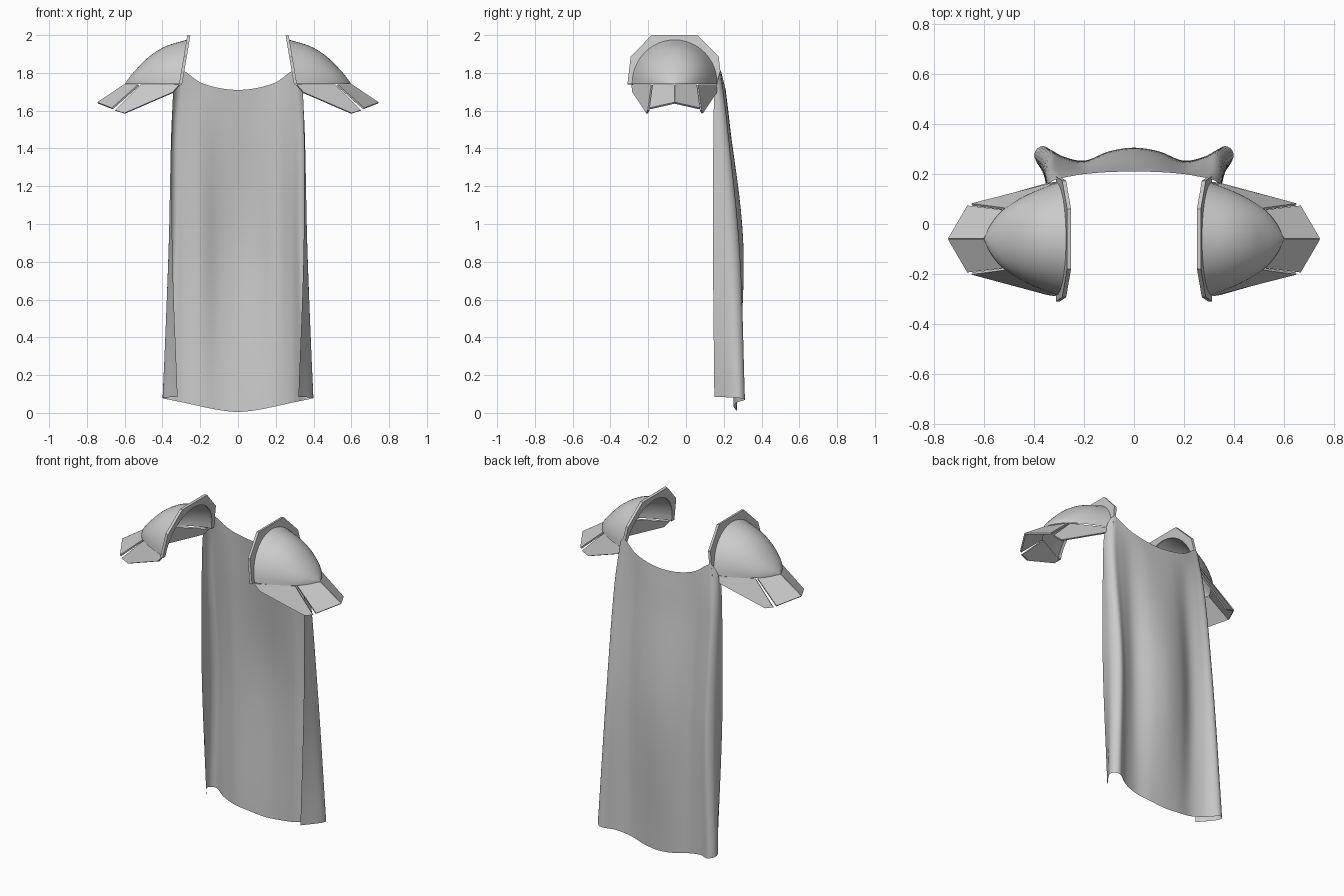
import bpy
import bmesh
import math
from mathutils import Vector

cube = bpy.data.objects.get("Cube")
if cube:
    bpy.data.objects.remove(cube, do_unlink=True)

grey = bpy.data.materials.new("plain grey")
grey.use_nodes = True
GREY = (0.6, 0.6, 0.6, 1)
grey.diffuse_color = GREY
grey.node_tree.nodes["Principled BSDF"].inputs["Base Color"].default_value = GREY

PAULDRON_Y = -0.06   # centre line of both shoulder guards
BASE_Z = 1.74        # lower rim of the domes


def make_object(name, verts, faces, smooth=False, thickness=0):
    mesh = bpy.data.meshes.new(name)
    mesh.from_pydata(verts, [], faces)
    bm = bmesh.new()
    bm.from_mesh(mesh)
    bmesh.ops.remove_doubles(bm, verts=bm.verts, dist=0.0001)
    bmesh.ops.recalc_face_normals(bm, faces=bm.faces)
    bm.to_mesh(mesh)
    bm.free()
    mesh.materials.append(grey)
    obj = bpy.data.objects.new(name, mesh)
    bpy.context.collection.objects.link(obj)
    for poly in mesh.polygons:
        poly.use_smooth = smooth
    if thickness:
        solid = obj.modifiers.new("thickness", "SOLIDIFY")
        solid.thickness = thickness
        solid.offset = 0
    return obj


def grid_faces(rows, cols):
    return [(r * cols + c, r * cols + c + 1, (r + 1) * cols + c + 1, (r + 1) * cols + c)
            for r in range(rows - 1) for c in range(cols - 1)]


def spline(points, steps):
    """Smooth curve through every point."""
    pts = [Vector(p) for p in points]
    pts = [2 * pts[0] - pts[1]] + pts + [2 * pts[-1] - pts[-2]]
    out = []
    for a, b, c, d in zip(pts, pts[1:], pts[2:], pts[3:]):
        for i in range(steps):
            t = i / steps
            out.append(b + (c - a) * t / 2 + (a * 2 - b * 5 + c * 4 - d) * t * t / 2
                       + (b * 3 - a - c * 3 + d) * t ** 3 / 2)
    return out + [pts[-2]]


# Cape: half cross-sections from the centre back to the front edge
neckline = [(0, .21, 1.71), (.1, .208, 1.72), (.2, .2, 1.75), (.27, .188, 1.8),
            (.3, .182, 1.81), (.33, .17, 1.77), (.345, .15, 1.68)]
upper = [(0, .235), (.1, .23), (.2, .212), (.28, .217), (.33, .22), (.352, .19), (.348, .145)]
middle = [(0, .305), (.1, .29), (.2, .25), (.28, .265), (.335, .285), (.368, .24), (.347, .143)]
hem = [(0, .268, .005), (.1, .264, .015), (.2, .252, .035), (.29, .27, .055),
       (.365, .312, .07), (.398, .265, .08), (.32, .15, .085)]
sections = [neckline, [(x, y, 1.5) for x, y in upper],
            [(x, y, 0.85) for x, y in middle], hem]


def both_sides(half):
    return [(-x, y, z) for x, y, z in half[:0:-1]] + half


across = [spline(both_sides(s), 5) for s in sections]
columns = [spline(col, 10) for col in zip(*across)]
make_object("cape", [p for col in columns for p in col],
            grid_faces(len(columns), len(columns[0])), smooth=True)

# Dome rings: base x, top x, half width, height
DOME = [(.305, .272, .228, .235), (.39, .38, .195, .202), (.464, .462, .158, .153),
        (.53, .53, .112, .088), (.575, .575, .056, .036), (.6, .6, 0, 0)]
# Collar outline: offset from the centre line, height
COLLAR = [(-.25, BASE_Z), (-.233, 1.885), (-.12, 2), (.12, 2), (.233, 1.885), (.25, BASE_Z)]
# Hanging plates: x, offset from the centre line, height
MID_PLATE = [(.6, 0, BASE_Z), (.525, .115, BASE_Z), (.665, .132, 1.615), (.742, 0, 1.645)]
SIDE_PLATE = [(.515, .12, BASE_Z), (.31, .225, BASE_Z), (.345, .22, 1.7),
              (.6, .147, 1.59), (.65, .138, 1.605)]


def arch(half_width, height, count):
    return [(-half_width * math.cos(math.pi * i / count),
             height * math.sin(math.pi * i / count)) for i in range(count + 1)]


def collar_x(z):
    return 0.252 + (2 - z) * 0.17


for side, m in (("left", 1), ("right", -1)):
    # Smooth pointed dome over the shoulder
    segs = 24
    verts = []
    for ring in spline(DOME, 4):
        base_x, top_x, width, height = ring
        for i, (y, z) in enumerate(arch(width, height, segs)):
            lift = math.sin(math.pi * i / segs)
            verts.append((m * (base_x + (top_x - base_x) * lift), PAULDRON_Y + y, BASE_Z + z))
    make_object(side + "_shoulder_dome", verts,
                grid_faces(len(verts) // (segs + 1), segs + 1), smooth=True)

    # Angular collar with an arched opening
    per_edge = 4
    outer = [Vector(a).lerp(Vector(b), i / per_edge)
             for a, b in zip(COLLAR, COLLAR[1:]) for i in range(per_edge)]
    outer.append(Vector(COLLAR[-1]))
    inner = [(y, BASE_Z + z) for y, z in arch(.222, .228, len(outer) - 1)]
    verts = [(m * (collar_x(z) + 0.008), PAULDRON_Y + y, z)
             for loop in (outer, inner) for y, z in loop]
    make_object(side + "_collar", verts, grid_faces(2, len(outer)), thickness=0.016)

    # Flared plates below the dome
    for place, s in (("front", -1), ("back", 1)):
        for part, shape in (("outer", MID_PLATE), ("side", SIDE_PLATE)):
            verts = [(m * x, PAULDRON_Y + s * y, z - 0.004) for x, y, z in shape]
            make_object(f"{side}_{place}_{part}_plate", verts,
                        [tuple(range(len(verts)))], thickness=0.01)
